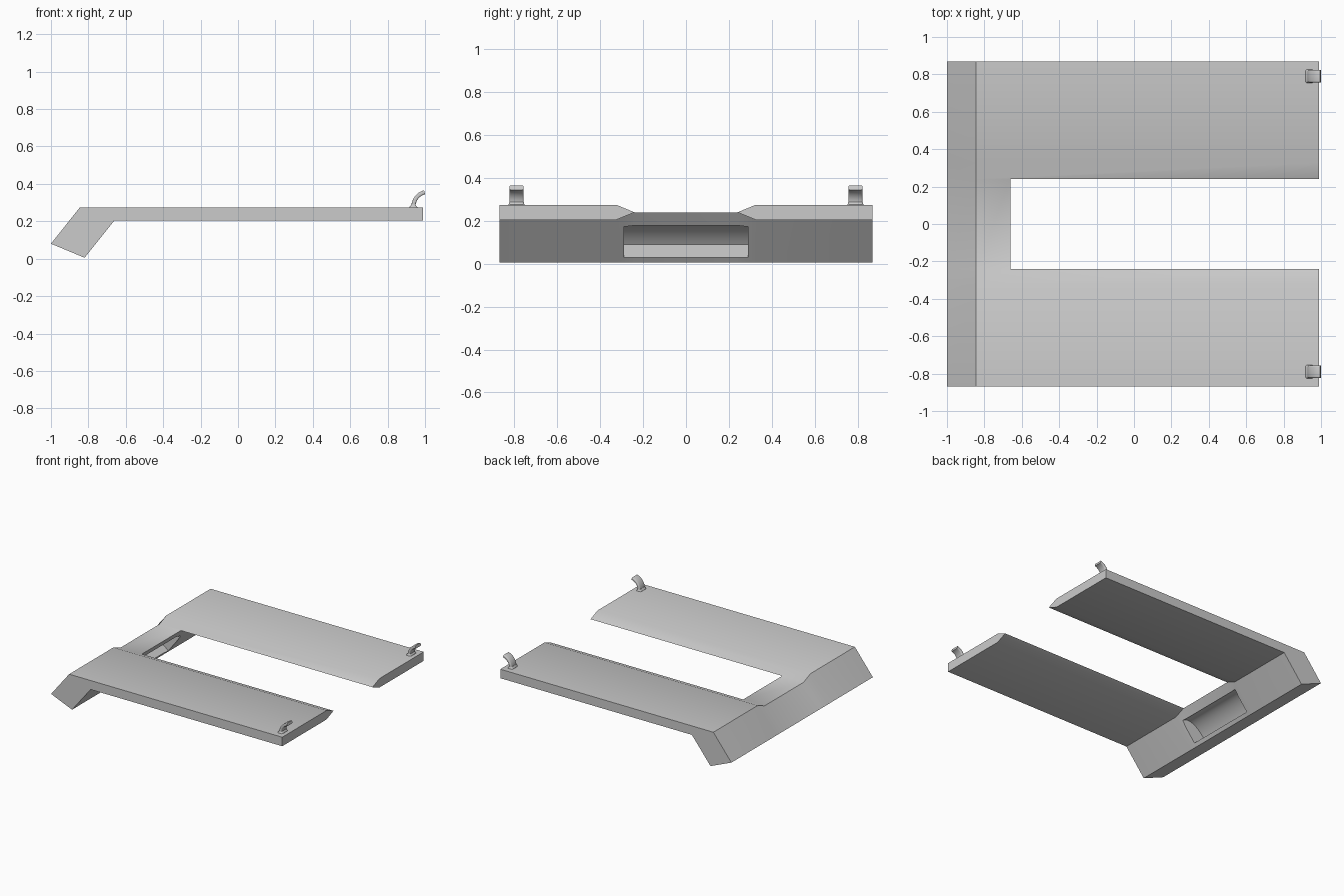
import bpy, bmesh
from math import sin, cos, pi, radians

if "Cube" in bpy.data.objects:
    bpy.data.objects.remove(bpy.data.objects["Cube"])


def finish(name, bm, merge=1e-5):
    bmesh.ops.remove_doubles(bm, verts=bm.verts[:], dist=merge)
    bmesh.ops.recalc_face_normals(bm, faces=bm.faces[:])
    me = bpy.data.meshes.new(name)
    bm.to_mesh(me)
    bm.free()
    ob = bpy.data.objects.new(name, me)
    bpy.context.collection.objects.link(ob)
    return ob


def activate(ob):
    bpy.ops.object.select_all(action='DESELECT')
    ob.select_set(True)
    bpy.context.view_layer.objects.active = ob


def loft(bm, rings):
    rows = [[bm.verts.new(p) for p in r] for r in rings]
    n = len(rows[0])
    for a, b in zip(rows, rows[1:]):
        for i in range(n):
            j = (i + 1) % n
            bm.faces.new((a[i], a[j], b[j], b[i]))
    bm.faces.new(rows[0])
    bm.faces.new(rows[-1])


# Body: cross-sections along y; arm inner edges taper to a knife edge
def section(bm, y, zt, zb):
    pts = [(-1, .08), (-.845, zt), (.99, zt), (.99, zb), (-.66, zb), (-.82, .005)]
    return [bm.verts.new((x, y, z)) for x, z in pts]


bm = bmesh.new()
inner = []
for s in (-1, 1):
    rows = [section(bm, s * .87, .275, .205), section(bm, s * .325, .275, .205),
            section(bm, s * .24, .24, .24)]
    bm.faces.new(rows[0])
    for k in (0, 1):
        a, b = rows[k], rows[k + 1]
        for i in (0, 2, 3, 4, 5):
            j = (i + 1) % 6
            bm.faces.new((a[i], a[j], b[j], b[i]))
        top = [a[1], a[2], b[2]] + ([b[4]] if k else []) + [b[1]]
        bm.faces.new(top)
    inner.append(rows[2])
# bridge between the arms
a, b = inner
for i, j in ((0, 1), (1, 4), (4, 5), (5, 0)):
    bm.faces.new((a[i], a[j], b[j], b[i]))
body = finish("body", bm)

# Finger recess: flat floor and concave quarter-round back
u, n, c = (.56, .83), (-.83, .56), (-.803, .03)
L, D, N = .18, .107, 16


def local(s, t):
    return (c[0] + u[0] * s + n[0] * t, c[1] + u[1] * s + n[1] * t)


prof = [local(L, -.06), local(0, -.06)]
prof += [local(L * sin(pi / 2 * k / N), D * cos(pi / 2 * k / N)) for k in range(N + 1)]
bm = bmesh.new()
loft(bm, [[(x, y, z) for x, z in prof] for y in (-.288, .288)])
cutter = finish("recess_cutter", bm)
cutter.hide_render = True
activate(body)
mod = body.modifiers.new("recess", 'BOOLEAN')
mod.operation = 'DIFFERENCE'
mod.solver = 'EXACT'
mod.object = cutter
bpy.ops.object.modifier_apply(modifier="recess")
bpy.data.objects.remove(cutter)
bpy.ops.object.shade_smooth_by_angle(angle=radians(25))


# Hooks: rounded strap section swept along an arc, with a flared foot
def strap(w, t, r, seg=3):
    out = []
    for q, (sy, st) in enumerate(((1, 1), (-1, 1), (-1, -1), (1, -1))):
        for k in range(seg + 1):
            ang = pi / 2 * (q + k / seg)
            out.append((sy * (w - r) + r * cos(ang), st * (t - r) + r * sin(ang)))
    return out


for side, y0 in (("front", -.79), ("back", .79)):
    bm = bmesh.new()
    rings = []
    for k in range(13):
        ang = radians(180 - 75 * k / 12)
        ring = []
        for w, t in strap(.033, .011, .007):
            R = .08 + t
            ring.append((1.018 + R * cos(ang), y0 + w, .278 + R * sin(ang)))
        rings.append(ring)
    loft(bm, rings)
    foot = []
    for z, g in ((.27, .011), (.277, .01), (.281, .005), (.29, .0005)):
        foot.append([(.938 + t, y0 + w, z)
                     for w, t in strap(.033 + g * .4, .011 + g, .007 + g * .4)])
    loft(bm, foot)
    hook = finish(side + "_hook", bm, 1e-6)
    activate(hook)
    bpy.ops.object.shade_smooth_by_angle(angle=radians(35))
